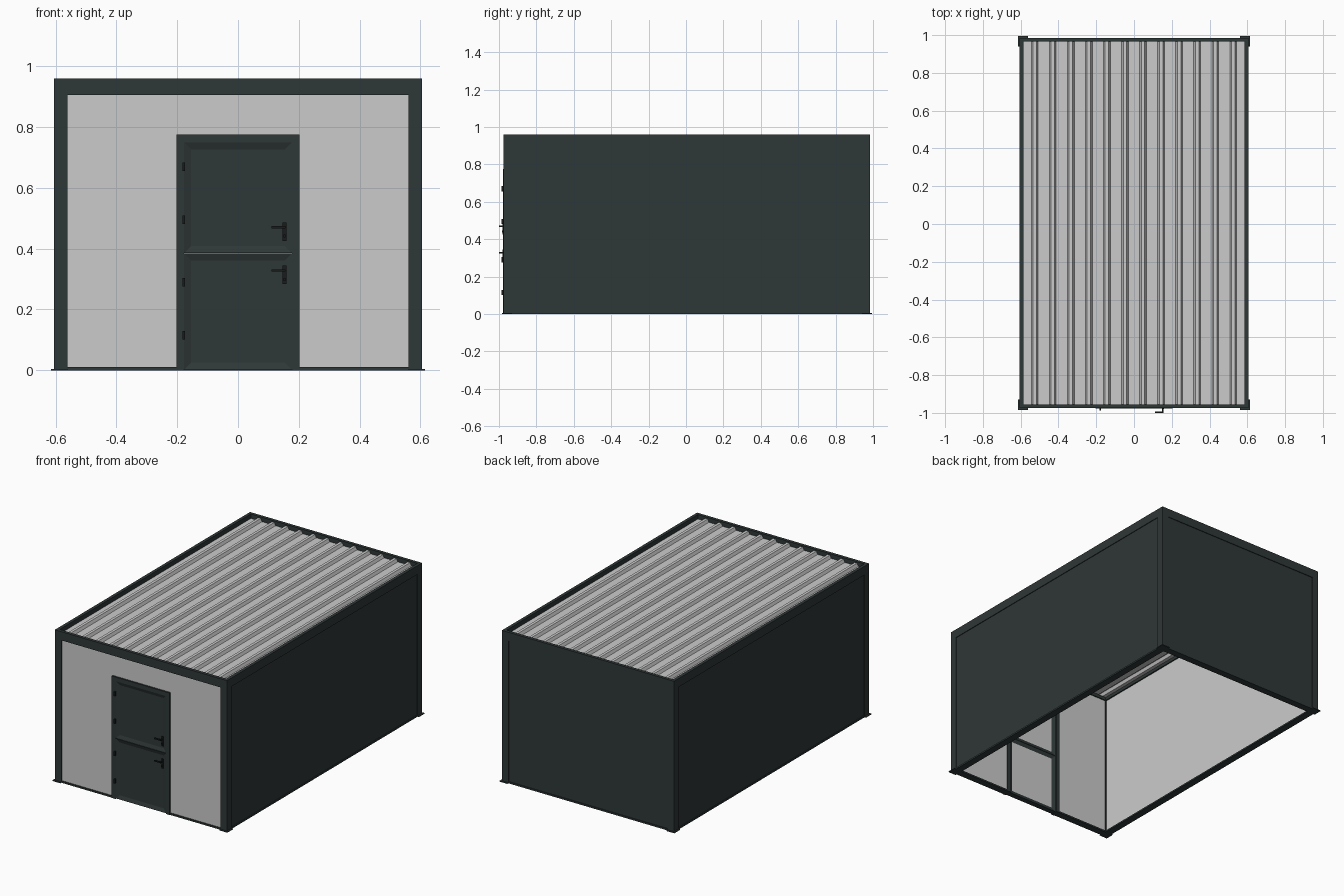
import bpy
import bmesh
from mathutils import Vector

cube = bpy.data.objects.get("Cube")
if cube:
    bpy.data.objects.remove(cube, do_unlink=True)


def material(name, rgb):
    m = bpy.data.materials.new(name)
    m.use_nodes = True
    m.diffuse_color = (*rgb, 1)
    m.node_tree.nodes["Principled BSDF"].inputs["Base Color"].default_value = (*rgb, 1)
    return m


DARK = material("anthracite", (0.028, 0.038, 0.038))
LIGHT = material("light grey", (0.60, 0.60, 0.60))
BLACK = material("black hardware", (0.01, 0.012, 0.012))


def finish(name, bm, *mats):
    mesh = bpy.data.meshes.new(name)
    bm.to_mesh(mesh)
    bm.free()
    for m in mats:
        mesh.materials.append(m)
    obj = bpy.data.objects.new(name, mesh)
    bpy.context.collection.objects.link(obj)
    return obj


def box_mesh(x, y, z):
    bm = bmesh.new()
    bmesh.ops.create_cube(bm, size=1)
    for v in bm.verts:
        for i, (lo, hi) in enumerate((x, y, z)):
            v.co[i] = hi if v.co[i] > 0 else lo
    bm.normal_update()
    return bm


def box(name, x, y, z, mat, inner=None):
    """Box; faces pointing along the inner direction take the light colour."""
    bm = box_mesh(x, y, z)
    if inner:
        for f in bm.faces:
            if f.normal.dot(Vector(inner)) > 0.9:
                f.material_index = 1
    return finish(name, bm, mat, LIGHT)


def span(side, a, b):
    return tuple(sorted((side * a, side * b)))


# Overall frame limits
X, FRONT, BACK, TOP = 0.605, -0.975, 0.985, 0.96
POST, RAIL, EAVE, SILL = 0.045, 0.02, 0.905, 0.01
SIDES = (("left", 1), ("right", -1))
ENDS = (("front", FRONT, 1), ("back", BACK, -1))

# Corner posts and base plates
for sname, s in SIDES:
    for ename, y, d in ENDS:
        ys = sorted((y, y + d * POST))
        box(f"{ename}_{sname}_post", span(s, X - POST, X), ys, (0, EAVE), DARK)
        yp = sorted((y - d * 0.01, y + d * POST))
        box(f"{ename}_{sname}_base_plate", span(s, X - POST, X + 0.01), yp, (0, 0.005), DARK)

# Side rails and walls
for sname, s in SIDES:
    box(f"{sname}_top_rail", span(s, X - RAIL, X), (FRONT, BACK), (EAVE, TOP), DARK)
    box(f"{sname}_rail_flange", span(s, X - POST, X - RAIL), (FRONT + RAIL, BACK - RAIL), (EAVE, 0.925), DARK)
    box(f"{sname}_sill", span(s, X - POST, X), (FRONT + POST, BACK - POST), (0, SILL), DARK)
    seam = -0.56
    for part, y0, y1 in (("front", FRONT + POST, seam), ("main", seam, BACK - POST)):
        box(f"{sname}_{part}_wall", span(s, X - 0.037, X - 0.005), (y0, y1), (SILL, EAVE), DARK, (-s, 0, 0))

# Front and back rails
for ename, y, d in ENDS:
    box(f"{ename}_top_rail", (-X + RAIL, X - RAIL), sorted((y, y + d * RAIL)), (EAVE, TOP), DARK)
    box(f"{ename}_rail_flange", (-X + POST, X - POST),
        sorted((y + d * RAIL, y + d * POST)), (EAVE, 0.925), DARK)

# Back wall and sill
inside = X - POST
box("back_wall", (-inside, inside), (BACK - 0.037, BACK - 0.005), (SILL, EAVE), DARK, (0, -1, 0))
box("back_sill", (-inside, inside), (BACK - POST, BACK), (0, SILL), DARK)

# Front wall around the door opening
DOOR_X, DOOR_Z, JAMB = 0.203, 0.775, 0.026
wall_y = (FRONT + 0.008, FRONT + 0.038)
box("wall_above_door", (-DOOR_X, DOOR_X), wall_y, (DOOR_Z, EAVE), LIGHT)
for sname, s in SIDES:
    box(f"front_{sname}_wall", span(s, DOOR_X, inside), wall_y, (SILL, EAVE), LIGHT)
    box(f"front_{sname}_sill", span(s, DOOR_X, inside), (FRONT, FRONT + POST), (0, SILL), DARK)
    box(f"door_{sname}_jamb", span(s, DOOR_X - JAMB, DOOR_X), (FRONT - 0.003, FRONT + POST), (0, DOOR_Z), DARK)
box("door_head", (-DOOR_X + JAMB, DOOR_X - JAMB), (FRONT - 0.003, FRONT + POST), (DOOR_Z - JAMB, DOOR_Z), DARK)


# Door leaves with sunken panels, light on the inside
def door_leaf(name, z):
    half = DOOR_X - JAMB
    bm = box_mesh((-half, half), (FRONT, FRONT + 0.035), z)
    for f in [f for f in bm.faces if abs(f.normal.y) > 0.9]:
        n = f.normal.copy()
        bmesh.ops.inset_region(bm, faces=[f], thickness=0.032)
        bmesh.ops.translate(bm, verts=f.verts[:], vec=n * -0.008)
        if n.y > 0:
            f.material_index = 1
    finish(name, bm, DARK, LIGHT)


door_leaf("lower_door_leaf", (0.003, 0.384))
door_leaf("upper_door_leaf", (0.386, DOOR_Z - JAMB))

# Hinges
for i, z in enumerate((0.115, 0.29, 0.495, 0.67)):
    box(f"hinge_{i + 1}", (-0.183, -0.175), (FRONT - 0.012, FRONT), (z - 0.014, z + 0.014), BLACK)

# Lever handles
for name, z in (("lower", 0.328), ("upper", 0.47)):
    box(f"{name}_handle_plate", (0.147, 0.159), (FRONT - 0.005, FRONT), (z - 0.045, z + 0.016), BLACK)
    box(f"{name}_handle_neck", (0.149, 0.157), (-1, FRONT), (z - 0.004, z + 0.004), BLACK)
    box(f"{name}_handle_lever", (0.11, 0.157), (-1, -0.993), (z - 0.004, z + 0.004), BLACK)
    box(f"{name}_lock", (0.150, 0.156), (FRONT - 0.01, FRONT), (z - 0.034, z - 0.024), BLACK)

# Ribbed roof sheet
pitch, count, low, high = 0.0955, 12, 0.932, 0.95
edge = X - RAIL
profile = [(-edge, low)]
for i in range(count):
    c = (i - (count - 1) / 2) * pitch
    profile += [(c - 0.018, low), (c - 0.009, high), (c + 0.009, high), (c + 0.018, low)]
profile.append((edge, low))
bm = bmesh.new()
rows = [[bm.verts.new((x, y, z)) for x, z in profile] for y in (FRONT + RAIL, BACK - RAIL)]
for a, b, c, d in zip(rows[0], rows[0][1:], rows[1][1:], rows[1]):
    bm.faces.new((a, b, c, d))
roof = finish("roof_sheet", bm, LIGHT)
sheet = roof.modifiers.new("thickness", "SOLIDIFY")
sheet.thickness = 0.004
